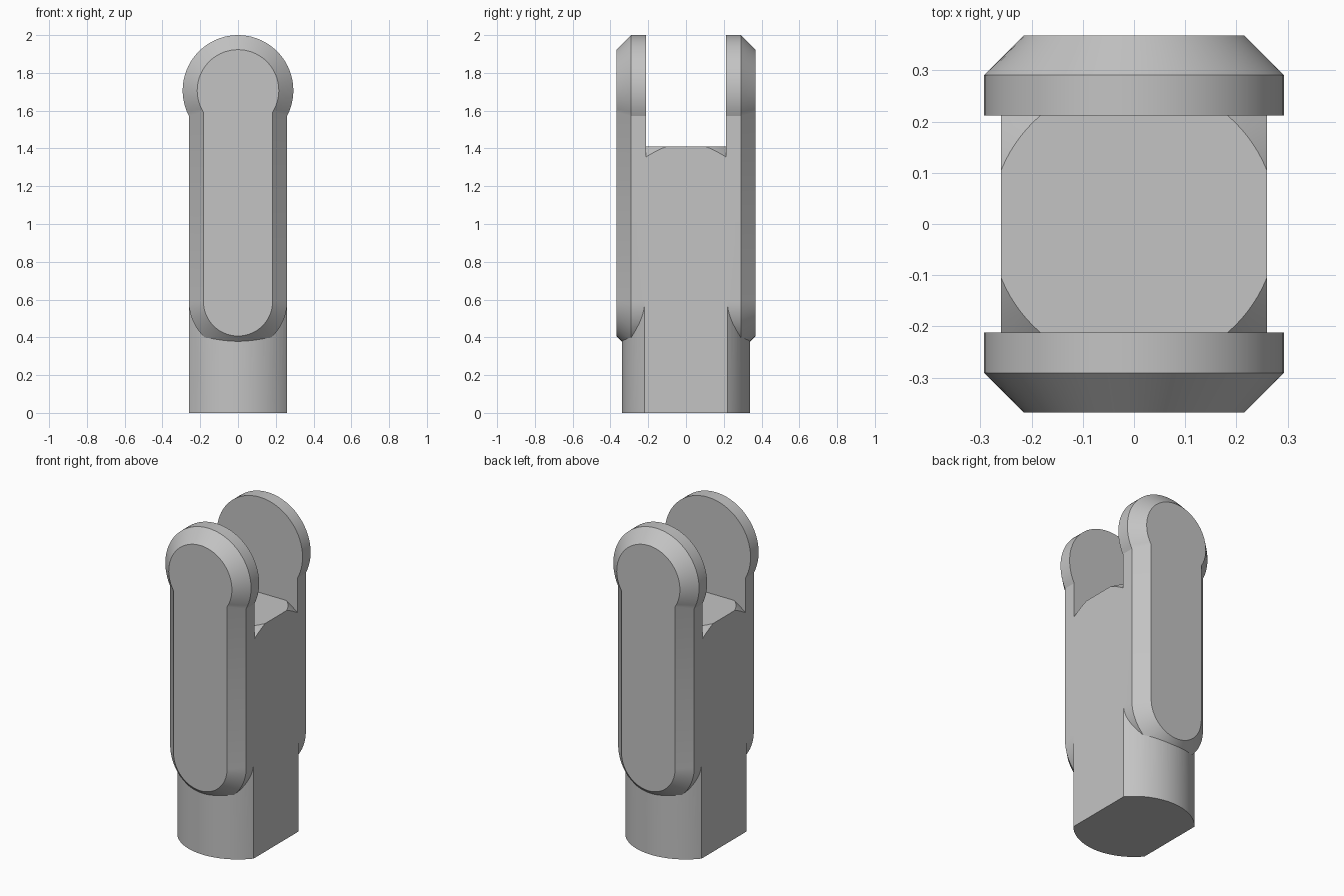
import bpy
import bmesh
from math import sin, cos, acos, pi, radians

cube = bpy.data.objects.get("Cube")
if cube:
    bpy.data.objects.remove(cube, do_unlink=True)

HALF_W = 0.26              # flat sides of shank and arms
SHANK_R = 0.34             # rounded front and back of the shank
SEAT_Z, SEAT_BEVEL = 1.41, 0.06
HEAD_R, HEAD_Z = 0.293, 1.707
FOOT_Z = 0.59              # centre of the arms' rounded lower ends
ARM_IN, ARM_EDGE, ARM_OUT = 0.212, 0.291, 0.368
CHAMFER = 0.077

grey = bpy.data.materials.new("plain grey")
grey.use_nodes = True
colour = (0.55, 0.55, 0.55, 1)
grey.diffuse_color = colour
grey.node_tree.nodes["Principled BSDF"].inputs["Base Color"].default_value = colour


def loft(bm, rings):
    """Skin a list of point rings and cap both ends."""
    loops = [[bm.verts.new(p) for p in ring] for ring in rings]
    n = len(loops[0])
    for a, b in zip(loops, loops[1:]):
        for i in range(n):
            j = (i + 1) % n
            bm.faces.new((a[i], a[j], b[j], b[i]))
    bm.faces.new(loops[0])
    bm.faces.new(loops[-1])


def finish(bm, name):
    bmesh.ops.recalc_face_normals(bm, faces=bm.faces[:])
    mesh = bpy.data.meshes.new(name)
    bm.to_mesh(mesh)
    bm.free()
    mesh.materials.append(grey)
    obj = bpy.data.objects.new(name, mesh)
    bpy.context.collection.objects.link(obj)
    return obj


def circle(r, z, n=96):
    return [(r * cos(2 * pi * i / n), r * sin(2 * pi * i / n), z) for i in range(n)]


def arm_outline(inset, y, n=48):
    """Round head wider than the bar, half-round foot."""
    w, r = HALF_W - inset, HEAD_R - inset
    neck = acos(w / r)
    head = [-neck + (pi + 2 * neck) * i / n for i in range(n + 1)]
    foot = [pi + pi * i / n for i in range(n + 1)]
    return ([(r * cos(a), y, HEAD_Z + r * sin(a)) for a in head]
            + [(w * cos(a), y, FOOT_Z + w * sin(a)) for a in foot])


# Shank: bevelled round bar with two flats
bm = bmesh.new()
loft(bm, [circle(SHANK_R, 0), circle(SHANK_R, SEAT_Z - SEAT_BEVEL),
          circle(SHANK_R - SEAT_BEVEL, SEAT_Z)])
for side in (1, -1):
    cut = bmesh.ops.bisect_plane(bm, geom=bm.verts[:] + bm.edges[:] + bm.faces[:],
                                 plane_co=(side * HALF_W, 0, 0),
                                 plane_no=(side, 0, 0), clear_outer=True)
    rim = [e for e in cut["geom_cut"] if isinstance(e, bmesh.types.BMEdge)]
    bmesh.ops.holes_fill(bm, edges=rim, sides=0)
clevis = finish(bm, "clevis_fork")
bpy.context.view_layer.objects.active = clevis

# Front and back arms, merged with the shank
for side in (-1, 1):
    bm = bmesh.new()
    loft(bm, [arm_outline(0, side * ARM_IN), arm_outline(0, side * ARM_EDGE),
              arm_outline(CHAMFER, side * ARM_OUT)])
    arm = finish(bm, "front_arm" if side < 0 else "back_arm")
    join = clevis.modifiers.new("join arm", "BOOLEAN")
    join.operation = "UNION"
    join.solver = "EXACT"
    join.object = arm
    bpy.ops.object.modifier_apply(modifier=join.name)
    bpy.data.objects.remove(arm, do_unlink=True)

# Smooth curves, crisp edges
bpy.ops.object.select_all(action="DESELECT")
clevis.select_set(True)
bpy.ops.object.shade_smooth_by_angle(angle=radians(20))
